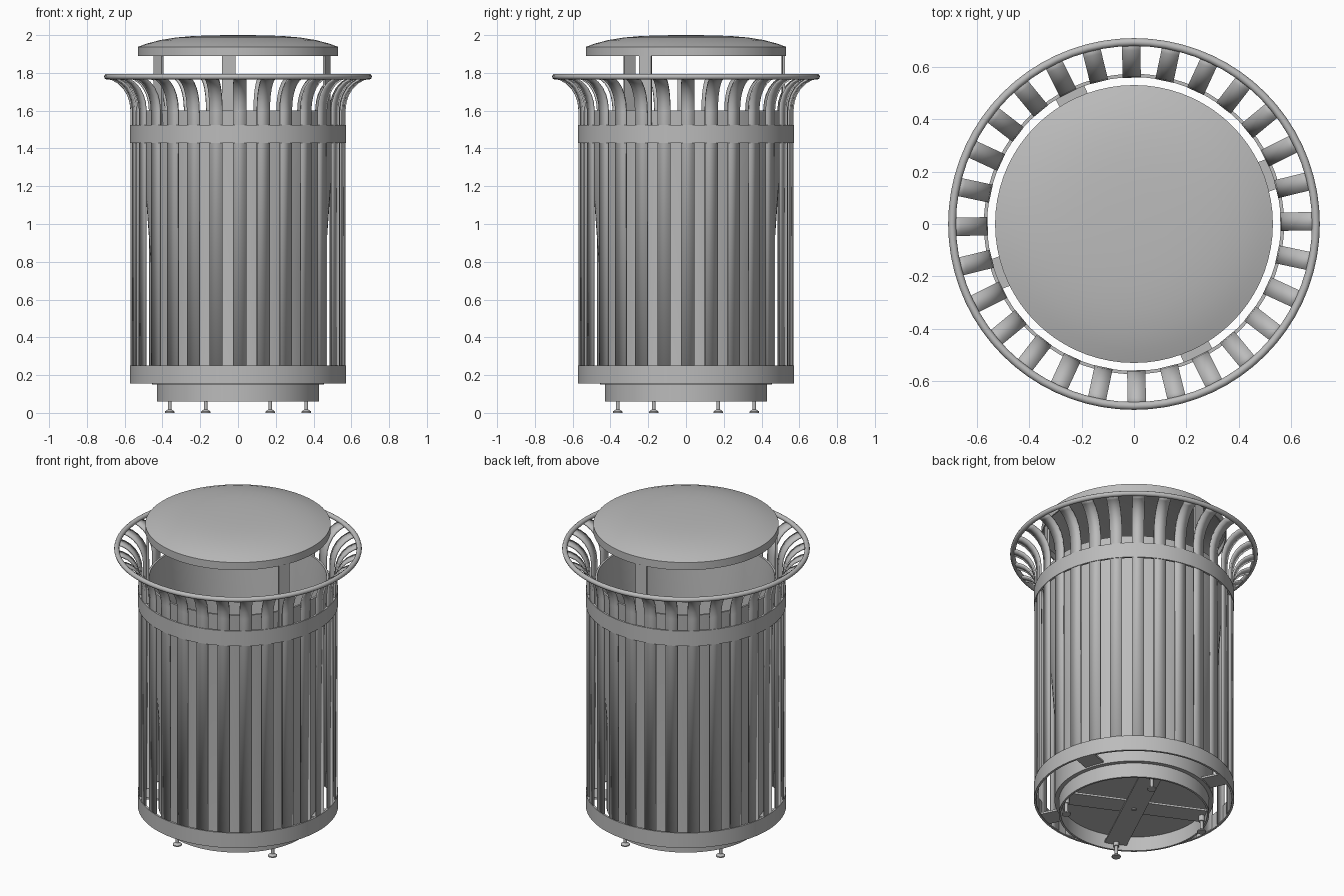
import bpy, bmesh, math
from mathutils import Matrix, Vector

if "Cube" in bpy.data.objects:
    bpy.data.objects.remove(bpy.data.objects["Cube"], do_unlink=True)

GREY = (0.5, 0.5, 0.5, 1)
metal = bpy.data.materials.new("grey_metal")
metal.use_nodes = True
metal.diffuse_color = GREY
metal.node_tree.nodes["Principled BSDF"].inputs["Base Color"].default_value = GREY


def finish(name, bm, angle=30):
    """Turn a bmesh into a grey object with sharp edges kept."""
    bmesh.ops.recalc_face_normals(bm, faces=bm.faces[:])
    mesh = bpy.data.meshes.new(name)
    bm.to_mesh(mesh)
    bm.free()
    mesh.materials.append(metal)
    obj = bpy.data.objects.new(name, mesh)
    bpy.context.collection.objects.link(obj)
    bpy.ops.object.select_all(action='DESELECT')
    obj.select_set(True)
    bpy.context.view_layer.objects.active = obj
    bpy.ops.object.shade_smooth_by_angle(angle=math.radians(angle))
    return obj


def lathe(name, profile, steps=72, closed=True, at=(0, 0), angle=30):
    """Spin a (radius, height) profile about a vertical axis."""
    bm = bmesh.new()
    verts = [bm.verts.new((r, 0, z)) for r, z in profile]
    edges = [bm.edges.new(pair) for pair in zip(verts, verts[1:])]
    if closed:
        edges.append(bm.edges.new((verts[-1], verts[0])))
    bmesh.ops.spin(bm, geom=verts + edges, cent=(0, 0, 0), axis=(0, 0, 1),
                   angle=math.tau, steps=steps, use_merge=False)
    bmesh.ops.remove_doubles(bm, verts=bm.verts[:], dist=0.0001)
    bmesh.ops.translate(bm, verts=bm.verts[:], vec=(at[0], at[1], 0))
    return finish(name, bm, angle)


def hoop(name, inner, outer, low, high):
    return lathe(name, [(inner, low), (outer, low), (outer, high), (inner, high)])


def plate(name, radius, size, z, degrees):
    """Box centred at a radius and turned about the vertical axis."""
    bm = bmesh.new()
    m = (Matrix.Rotation(math.radians(degrees), 4, 'Z')
         @ Matrix.Translation((radius, 0, z)) @ Matrix.Diagonal((*size, 1)))
    bmesh.ops.create_cube(bm, size=1, matrix=m)
    return finish(name, bm)


# Flared slats
SLATS = 28
path = [(0.558, 0.16), (0.558, 1.6), (0.563, 1.645), (0.576, 1.685),
        (0.598, 1.722), (0.628, 1.752), (0.662, 1.771), (0.694, 1.78)]
bm = bmesh.new()
for i in range(SLATS):
    turn = Matrix.Rotation(math.tau * i / SLATS + math.radians(0.9), 3, 'Z')
    rows = [[bm.verts.new(turn @ Vector((r, s * 0.035, z))) for s in (-1, 1)]
            for r, z in path]
    for a, b in zip(rows, rows[1:]):
        bm.faces.new((a[0], a[1], b[1], b[0]))
slats = finish("slats", bm, 25)
thick = slats.modifiers.new("thickness", 'SOLIDIFY')
thick.thickness = 0.011
thick.offset = -1

# Hoops holding the slats
hoop("lower_band", 0.56, 0.573, 0.155, 0.25)
hoop("upper_band", 0.56, 0.573, 1.43, 1.525)

# Round top rim
lathe("top_rim", [(0.694 + 0.015 * math.cos(a), 1.78 + 0.015 * math.sin(a))
                  for a in (math.tau * k / 10 for k in range(10))], angle=60)

# Tapered inner container with a closed floor
lathe("inner_container", [(0, 0.15), (0.455, 0.15), (0.455, 0.7), (0.52, 1.6),
                          (0.508, 1.6), (0.443, 0.7), (0.443, 0.17), (0, 0.17)],
      closed=False)

# Base ring with crossed bars beneath
hoop("base_ring", 0.418, 0.43, 0.06, 0.155)
FOOT_ANGLE = 64.7
for k in range(2):
    plate(f"base_bar_{k + 1}", 0, (0.84, 0.13, 0.012), 0.1 + 0.012 * k,
          FOOT_ANGLE + 90 * k)
lathe("centre_bolt", [(0, 0.088), (0.014, 0.088), (0.014, 0.1), (0, 0.1)],
      steps=12, closed=False)

# Brackets joining the base to the lower band
for k, degrees in enumerate((20, 116, 200, 296)):
    plate(f"base_bracket_{k + 1}", 0.49, (0.15, 0.12, 0.012), 0.165, degrees)

# Levelling feet
for k in range(4):
    a = math.radians(FOOT_ANGLE + 90 * k)
    spot = (0.4 * math.cos(a), 0.4 * math.sin(a))
    lathe(f"foot_{k + 1}",
          [(0, 0), (0.026, 0), (0.026, 0.007), (0.01, 0.018), (0.01, 0.07),
           (0.017, 0.07), (0.017, 0.11), (0, 0.11)],
          steps=16, closed=False, at=spot)

# Posts carrying the lid
for k in range(3):
    plate(f"lid_post_{k + 1}", 0.517, (0.012, 0.07, 0.48), 1.69, 95.5 + 120 * k)

# Domed lid, hollow beneath
dome = [(0.53, 1.938), (0.48, 1.956), (0.41, 1.974), (0.33, 1.987),
        (0.24, 1.995), (0.13, 1.999), (0, 2.0)]
under = [(r * 0.985, z - 0.01) for r, z in reversed(dome)]
lathe("domed_lid", [(0.522, 1.89), (0.53, 1.89)] + dome + under + [(0.522, 1.89)],
      closed=False, angle=18)
